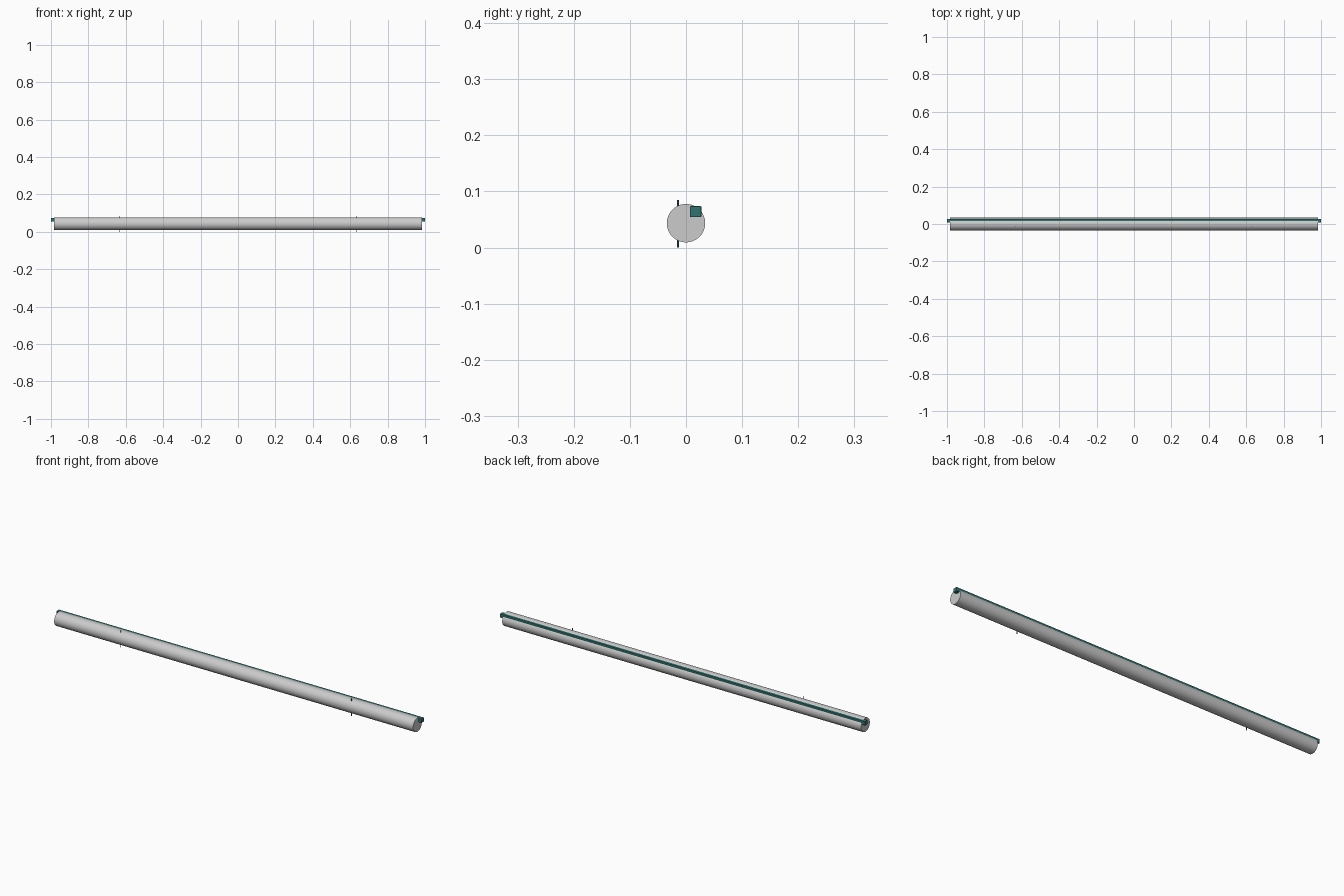
import bpy
from math import pi

if "Cube" in bpy.data.objects:
    bpy.data.objects.remove(bpy.data.objects["Cube"])


def material(name, color):
    m = bpy.data.materials.new(name)
    m.diffuse_color = color
    m.use_nodes = True
    m.node_tree.nodes["Principled BSDF"].inputs["Base Color"].default_value = m.diffuse_color
    return m


def cylinder(name, radius, length, loc, rot, sides):
    bpy.ops.mesh.primitive_cylinder_add(vertices=sides, radius=radius, depth=length,
                                        location=loc, rotation=rot)
    ob = bpy.context.object
    ob.name = name
    bpy.ops.object.shade_smooth_by_angle()
    return ob


teal = material("teal", (0.03, 0.17, 0.16, 1))

# Main round tube body lying along x
cylinder("tube_body", 0.0342, 1.966, (0, 0, 0.0435), (0, pi / 2, 0), 64)

# Square rail let into the upper back of the tube, proud at both ends
bpy.ops.mesh.primitive_cube_add(size=1, location=(0, 0.0172, 0.0640))
rail = bpy.context.object
rail.name = "square_rail"
rail.scale = (2, 0.0205, 0.0195)
bpy.ops.object.transform_apply(location=False, rotation=False, scale=True)
bevel = rail.modifiers.new("edge_bevel", 'BEVEL')
bevel.width = 0.0015
bevel.segments = 2
rail.data.materials.append(teal)

# Thin pins passing vertically through the tube
for side, label in ((-1, "left"), (1, "right")):
    pin = cylinder(f"{label}_pin", 0.0017, 0.085, (side * 0.632, -0.0145, 0.0425), (0, 0, 0), 12)
    pin.data.materials.append(teal)
